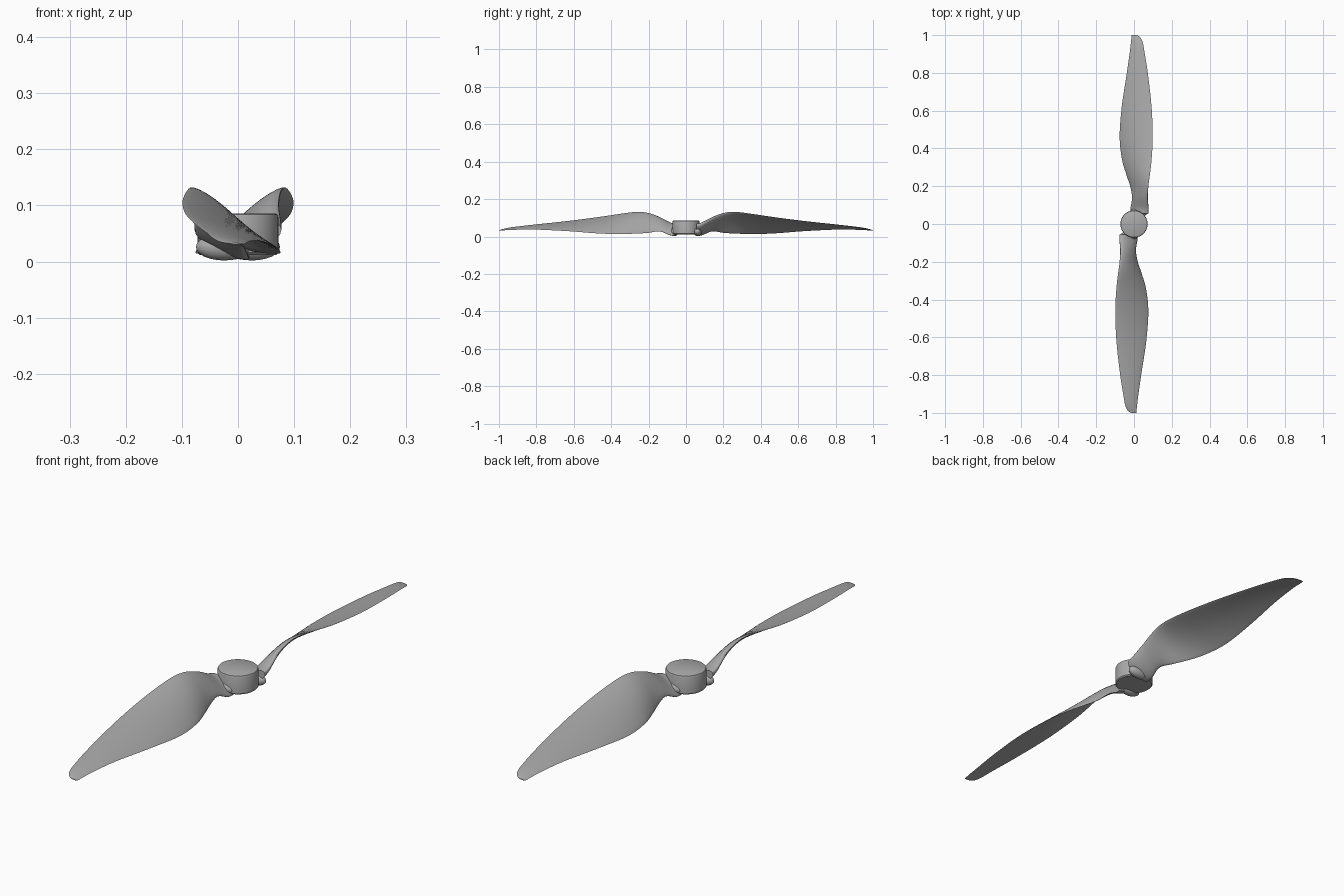
import bpy, bmesh, math
from mathutils import Vector

cube = bpy.data.objects.get("Cube")
if cube:
    bpy.data.objects.remove(cube)

grey = bpy.data.materials.new("light grey plastic")
grey.use_nodes = True
grey.diffuse_color = (0.4, 0.4, 0.4, 1)
grey.node_tree.nodes["Principled BSDF"].inputs["Base Color"].default_value = (0.4, 0.4, 0.4, 1)

# Blade stations: radius, high edge x z, low edge x z, thickness, camber
STATIONS = [
    (0.055, -0.076, 0.062, 0.020, 0.006, 0.045, 0.000),
    (0.085, -0.076, 0.072, 0.018, 0.008, 0.040, 0.000),
    (0.14, -0.072, 0.102, 0.010, 0.028, 0.030, 0.002),
    (0.20, -0.076, 0.125, 0.020, 0.020, 0.022, 0.007),
    (0.26, -0.084, 0.132, 0.040, 0.016, 0.016, 0.010),
    (0.34, -0.093, 0.123, 0.063, 0.014, 0.012, 0.010),
    (0.46, -0.099, 0.105, 0.076, 0.016, 0.010, 0.009),
    (0.62, -0.093, 0.084, 0.065, 0.028, 0.008, 0.007),
    (0.80, -0.073, 0.064, 0.038, 0.037, 0.007, 0.005),
    (0.92, -0.054, 0.050, 0.021, 0.036, 0.006, 0.003),
    (0.965, -0.045, 0.042, 0.016, 0.034, 0.005, 0.002),
    (0.99, -0.031, 0.035, 0.013, 0.032, 0.004, 0.001),
    (1.0, -0.012, 0.032, 0.012, 0.031, 0.003, 0.000),
]
HALF = 12    # chord divisions per side
STEPS = 5    # rings between stations


def smooth_stations():
    """Catmull-Rom interpolation through the stations."""
    pts = [Vector(s) for s in STATIONS]
    rows = []
    for i in range(len(pts) - 1):
        a, b, c, d = pts[max(i - 1, 0)], pts[i], pts[i + 1], pts[min(i + 2, len(pts) - 1)]
        for k in range(STEPS):
            t = k / STEPS
            rows.append(0.5 * (2 * b + (c - a) * t + (2 * a - 5 * b + 4 * c - d) * t ** 2
                               + (3 * b - a - 3 * c + d) * t ** 3))
    return rows + [pts[-1]]


def section(row):
    """Closed cambered airfoil across the blade."""
    r, xh, zh, xl, zl, thick, camber = row
    high, low = Vector((xh, -r, zh)), Vector((xl, -r, zl))
    chord = low - high
    normal = Vector((-chord.z, 0, chord.x)).normalized()
    points = []
    for k in range(2 * HALF):
        angle = math.pi * k / HALF
        f = (1 - math.cos(angle)) / 2
        body = thick / 2 * math.sin(angle) * (1 - 0.35 * f)
        points.append(high + chord * f + normal * (body + camber * 4 * f * (1 - f)))
    return points


def add_object(name, bm, edge_angle):
    bmesh.ops.recalc_face_normals(bm, faces=bm.faces)
    mesh = bpy.data.meshes.new(name)
    bm.to_mesh(mesh)
    bm.free()
    mesh.materials.append(grey)
    obj = bpy.data.objects.new(name, mesh)
    bpy.context.collection.objects.link(obj)
    bpy.ops.object.select_all(action='DESELECT')
    obj.select_set(True)
    bpy.context.view_layer.objects.active = obj
    bpy.ops.object.shade_smooth_by_angle(angle=math.radians(edge_angle))
    return obj


def make_blade(name, turn):
    bm = bmesh.new()
    rings = [[bm.verts.new(p) for p in section(row)] for row in smooth_stations()]
    for a, b in zip(rings, rings[1:]):
        for k in range(len(a)):
            n = (k + 1) % len(a)
            bm.faces.new((a[k], a[n], b[n], b[k]))
    bm.faces.new(rings[0])
    bm.faces.new(rings[-1])
    add_object(name, bm, 50).rotation_euler.z = turn


# Two blades, half a turn apart
make_blade("front_blade", 0)
make_blade("back_blade", math.pi)

# Hub: a short drum with softened rims
profile = [(0.068, 0.012), (0.072, 0.016), (0.072, 0.079), (0.070, 0.084), (0.066, 0.086)]
bm = bmesh.new()
rings = []
for radius, z in profile:
    rings.append([bm.verts.new((radius * math.cos(a), radius * math.sin(a), z))
                  for a in (2 * math.pi * k / 48 for k in range(48))])
for a, b in zip(rings, rings[1:]):
    for k in range(48):
        n = (k + 1) % 48
        bm.faces.new((a[k], a[n], b[n], b[k]))
bm.faces.new(rings[0])
bm.faces.new(rings[-1])
add_object("hub", bm, 40)

# Root collars: rounded feet where the blades wrap under the hub
for name, side in (("front_root_foot", -1), ("back_root_foot", 1)):
    bm = bmesh.new()
    bmesh.ops.create_uvsphere(bm, u_segments=24, v_segments=12, radius=1)
    for v in bm.verts:
        v.co = Vector((side * (0.025 + 0.050 * v.co.x), side * (0.062 + 0.022 * v.co.y),
                       0.026 + 0.024 * v.co.z))
    add_object(name, bm, 60)
